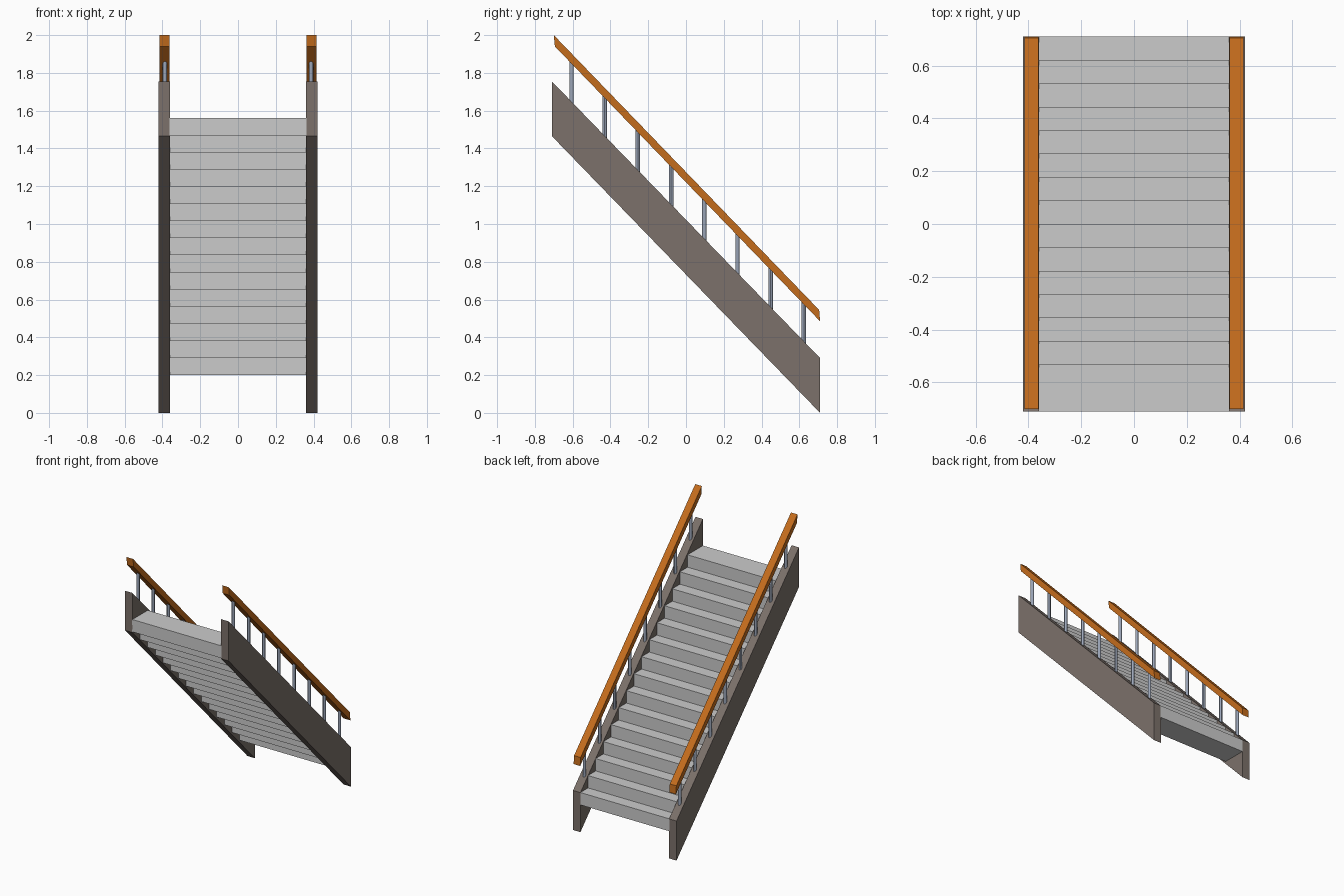
import bpy, bmesh

if "Cube" in bpy.data.objects:
    bpy.data.objects.remove(bpy.data.objects["Cube"])


def material(name, color):
    m = bpy.data.materials.new(name)
    m.diffuse_color = (*color, 1)
    m.use_nodes = True
    m.node_tree.nodes["Principled BSDF"].inputs["Base Color"].default_value = m.diffuse_color
    return m


STONE = material("stringer_brown_grey", (0.20, 0.165, 0.145))
WOOD = material("rail_wood", (0.55, 0.15, 0.012))
STEEL = material("baluster_steel", (0.33, 0.38, 0.48))


def finish(bm, name, mat=None):
    bmesh.ops.recalc_face_normals(bm, faces=bm.faces)
    me = bpy.data.meshes.new(name)
    bm.to_mesh(me)
    bm.free()
    ob = bpy.data.objects.new(name, me)
    bpy.context.collection.objects.link(ob)
    if mat:
        me.materials.append(mat)
    return ob


def extrude_yz(name, profile, x0, x1, mat=None):
    """Extrude a side profile of (y, z) points from x0 to x1."""
    bm = bmesh.new()
    face = bm.faces.new([bm.verts.new((x0, y, z)) for y, z in profile])
    ext = bmesh.ops.extrude_face_region(bm, geom=[face])
    verts = [g for g in ext["geom"] if isinstance(g, bmesh.types.BMVert)]
    bmesh.ops.translate(bm, verts=verts, vec=(x1 - x0, 0, 0))
    return finish(bm, name, mat)


# Overlapping step slabs, each two goings deep
STEPS, HALF, GOING, RISE = 15, 0.71, 1.42 / 16, 1.36 / 15
for i in range(STEPS):
    y1, z0 = HALF - i * GOING, 0.2 + i * RISE
    y0, z1 = y1 - 2 * GOING, z0 + RISE
    extrude_yz(f"step_{i + 1}", [(y0, z0), (y1, z0), (y1, z1), (y0, z1)], -0.362, 0.362)

STRINGER = [(-HALF, 1.465), (HALF, 0.0), (HALF, 0.29), (-HALF, 1.755)]
RAIL = [(-0.694, 1.94), (0.71, 0.485), (0.705, 0.545), (-0.70, 2.0)]

for side, s in (("left", -1), ("right", 1)):
    # Sloping side boards and handrails
    extrude_yz(f"stringer_{side}", STRINGER, s * 0.36, s * 0.42, STONE)
    extrude_yz(f"handrail_{side}", RAIL, s * 0.362, s * 0.415, WOOD)

    # Upright balusters, ends buried in stringer and rail
    for i in range(8):
        y = -0.606 + i * 0.1757
        bottom = 1.0225 - y * 1.0317 - 0.03
        top = 1.221 - y * 1.0363 + 0.02
        bpy.ops.mesh.primitive_cylinder_add(
            vertices=12, radius=0.0115, depth=top - bottom,
            location=(s * 0.387, y, (top + bottom) / 2))
        ob = bpy.context.object
        ob.name = f"baluster_{side}_{i + 1}"
        ob.data.materials.append(STEEL)
        bpy.ops.object.shade_smooth_by_angle()
